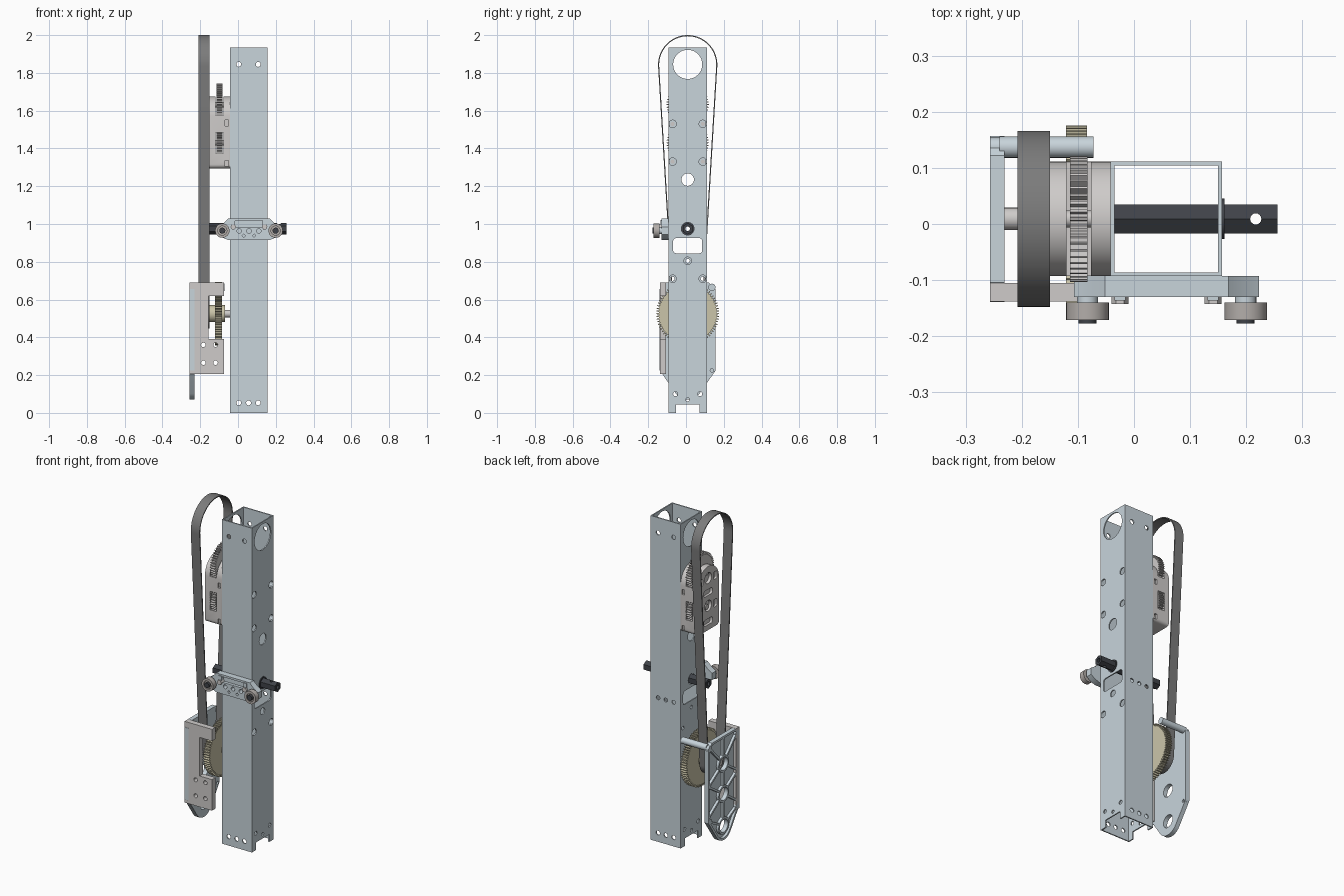
import bpy, bmesh
from math import sin, cos, pi, asin
from mathutils import Vector

if "Cube" in bpy.data.objects:
    bpy.data.objects.remove(bpy.data.objects["Cube"])

CY = 0.009                      # centre line of the tube, belt and gears in y
STEEL, GREY, TAN = (.58, .66, .71), (.62, .6, .59), (.6, .56, .4)
RUBBER, BLACK, ROLL = (.2, .2, .2), (.05, .055, .065), (.45, .42, .4)
mats = {}


def material(col):
    if col not in mats:
        mats[col] = bpy.data.materials.new("paint_%d" % len(mats))
        mats[col].diffuse_color = (*col, 1)
    return mats[col]


def prism(name, pts, a, b, axis, col=STEEL):
    """Extrude a 2D profile from a to b along an axis."""
    place = {'x': lambda u, v, w: (w, u, v),
             'y': lambda u, v, w: (u, w, v),
             'z': lambda u, v, w: (u, v, w)}[axis]
    bm = bmesh.new()
    lo = [bm.verts.new(place(u, v, a)) for u, v in pts]
    hi = [bm.verts.new(place(u, v, b)) for u, v in pts]
    bm.faces.new(lo)
    bm.faces.new(hi)
    n = len(pts)
    for i in range(n):
        j = (i + 1) % n
        bm.faces.new((lo[i], lo[j], hi[j], hi[i]))
    bmesh.ops.recalc_face_normals(bm, faces=bm.faces)
    me = bpy.data.meshes.new(name)
    bm.to_mesh(me)
    bm.free()
    ob = bpy.data.objects.new(name, me)
    bpy.context.collection.objects.link(ob)
    me.materials.append(material(col))
    return ob


def cut(ob, *cutter):
    """Subtract a prism (profile, start, end, axis) from an object."""
    tool = prism("cutter", *cutter)
    tool.data.materials.clear()
    tool.data.materials.append(ob.data.materials[0])
    m = ob.modifiers.new("cut", 'BOOLEAN')
    m.operation, m.solver, m.object = 'DIFFERENCE', 'EXACT', tool
    bpy.context.view_layer.objects.active = ob
    bpy.ops.object.modifier_apply(modifier=m.name)
    bpy.data.objects.remove(tool)


def arc(u, v, r, a0, a1, n):
    return [(u + r * cos(a0 + (a1 - a0) * i / n), v + r * sin(a0 + (a1 - a0) * i / n)) for i in range(n + 1)]


def circle(u, v, r, n=24):
    return arc(u, v, r, 0, 2 * pi * (n - 1) / n, n - 1)


def rect(u0, v0, u1, v1, r=0):
    if not r:
        return [(u0, v0), (u1, v0), (u1, v1), (u0, v1)]
    return (arc(u0 + r, v0 + r, r, pi, 1.5 * pi, 4) + arc(u1 - r, v0 + r, r, 1.5 * pi, 2 * pi, 4)
            + arc(u1 - r, v1 - r, r, 0, pi / 2, 4) + arc(u0 + r, v1 - r, r, pi / 2, pi, 4))


def gear(name, z, r, teeth, x0, x1, col):
    pts, depth = [], 0.014
    for i in range(teeth):
        for f, rr in ((-.3, r - depth), (-.14, r), (.14, r), (.3, r - depth)):
            a = 2 * pi * (i + f) / teeth
            pts.append((CY + rr * cos(a), z + rr * sin(a)))
    return prism(name, pts, x0, x1, 'x', col)


# square tube with its holes
X0, X1, Y0, Y1 = -.042, .157, -.093, .111
tube = prism("square_tube", rect(X0, Y0, X1, Y1), 0, 1.935, 'z')
cut(tube, rect(X0 + .007, Y0 + .007, X1 - .007, Y1 - .007), -1, 3, 'z')
for pts in (circle(CY, 1.845, .077, 40), circle(CY, 1.235, .033), circle(CY, .975, .03),
            rect(CY - .077, .845, CY + .077, .925, .015), rect(CY - .062, -.1, CY + .062, .045),
            circle(CY - .065, .1, .012), circle(CY + .065, .1, .012), circle(CY, .07, .01)):
    cut(tube, pts, -.1, .2, 'x')
for y, z in [(s * .08, z) for s in (-1, 1) for z in (1.53, 1.33, .71)] + [(0, .805)]:
    cut(tube, circle(CY + y, z, .02, 16), .1, .2, 'x')
    cut(tube, circle(CY + y, z, .011, 16), -.1, 0, 'x')
for x, z in ((.004, 1.845), (.107, 1.845), (.004, .053), (.056, .053), (.107, .053)):
    cut(tube, circle(x, z, .013, 16), -.2, .2, 'y')
for x in (.004, .056, .107):
    cut(tube, circle(x, .86, .012, 16), 0, .2, 'y')

# hexagonal cross shaft
shaft = prism("hex_shaft", arc(CY, .975, .03, pi / 6, pi / 6 + 5 * pi / 3, 5), -.155, .256, 'x', BLACK)
cut(shaft, circle(CY, .975, .012, 16), -.3, .3, 'x')
cut(shaft, circle(.217, CY, .01, 16), .9, 1.1, 'z')
bearing = prism("shaft_collar", circle(CY, .975, .036), X1 - .004, X1 + .004, 'x', BLACK)
cut(bearing, circle(CY, .975, .025), 0, .3, 'x')


# belt around two pulley radii
ZT, ZB = 1.843, .525


def loop(t):
    R, r = .157 - t, .078 - t
    a = asin((R - r) / (ZT - ZB))
    return arc(CY, ZT, R, -a, pi + a, 40) + arc(CY, ZB, r, pi + a, 2 * pi - a, 28)


belt = prism("belt", loop(0), -.208, -.15, 'x', RUBBER)
cut(belt, loop(.006), -.3, 0, 'x')

# upper gearbox housing with slots for the gears
house = prism("gearbox_housing", rect(CY - .102, 1.295, CY + .102, 1.4, .02)[:10]
              + arc(CY, 1.573, .102, 0, pi, 24), -.153, X0, 'x', GREY)
cut(house, rect(-.12, 1.575, -.077, 1.8), -.3, .3, 'y')
cut(house, rect(-.12, 1.375, -.077, 1.485), -.3, .3, 'y')
for s in (-1, 1):
    for z in (1.52, 1.305):
        cut(house, rect(-.068, z, -.05, z + .03), CY + s * .09, CY + s * .13, 'y')
for z in (1.605, 1.44):
    cut(house, circle(CY, z, .032), -.2, -.135, 'x')
    for s in (-1, 1):
        cut(house, rect(CY + s * .067 - .016, z - .03, CY + s * .067 + .016, z + .015, .008), -.2, -.14, 'x')
for z in (1.52, 1.345):
    cut(house, rect(CY - .04, z - .018, CY + .04, z + .018, .012), -.2, -.138, 'x')
for i, z in enumerate((1.632, 1.43)):
    gear("gearbox_gear_%d" % i, z, .112, 48, -.114, -.083, GREY)
    prism("gearbox_axle_%d" % i, circle(CY, z, .015), -.145, X0, 'x', GREY)

# large lower gear with pulley hub and axle
gear("drive_gear", ZB, .167, 72, -.121, -.084, TAN)
prism("drive_hub", circle(CY, ZB, .045), -.15, -.07, 'x', TAN)
pulley = prism("drive_pulley", circle(CY, ZB, .071, 32), -.205, -.15, 'x', GREY)
prism("drive_axle", circle(CY, ZB, .02), -.235, X0, 'x', GREY)


# ribbed lower side plate
def outline(t):
    w = .148 - t
    right = [(w, .225 + t * .4), (w, .655), (w - .035 + t * .5, .69 - t)]
    bottom = arc(0, .148, .078 - t, 1.2 * pi, 1.8 * pi, 12)
    return [(CY + u, v) for u, v in bottom + right + [(-u, v) for u, v in right[::-1]]]


holes = (ZB, .345, .155)
corners = [(s * .128, z) for s in (-1, 1) for z in (.66, .225)]
plate = prism("side_plate", outline(0), -.257, -.231, 'x')
cut(plate, outline(.013), -.3, -.241, 'x')
for z in holes:
    cut(plate, circle(CY, z, .038), -.3, 0, 'x')
    boss = prism("plate_boss", circle(CY, z, .05), -.257, -.24, 'x')
    cut(boss, circle(CY, z, .038), -.3, 0, 'x')
for y, z in corners:
    prism("corner_boss", circle(CY + y, z, .017), -.257, -.24, 'x')
    cut(plate, circle(CY + y, z, .009, 12), -.245, -.2, 'x')


def rib(p, q, start):
    p, q = Vector(p), Vector(q)
    d = (q - p).normalized()
    n = Vector((-d.y, d.x)) * .006
    p = p + d * start
    prism("plate_rib", [tuple(v) for v in (p - n, q - n, q + n, p + n)], -.256, -.24, 'x')


for z, ends in zip(holes, ((.672, .435), (.435, .25), (.228,))):
    for e in ends:
        for s in (-1, 1):
            rib((CY, z), (CY + s * .138, e), .045)
for a, b in ((ZB, .39), (.345, .2)):
    rib((CY, a), (CY, b), .045)
rib((CY, ZB), (CY, .682), .045)

# front guard of the lower bracket, with window and screw holes
guard = prism("bracket_guard", [(-.257, .205), (-.075, .205), (-.075, .39), (-.157, .39), (-.157, .62),
                                (-.075, .62), (-.075, .69), (-.257, .69)], -.138, -.105, 'y', GREY)
for x in (-.183, -.119):
    for z in (.36, .265):
        cut(guard, circle(x, z, .012, 16), -.2, 0, 'y')
prism("rear_standoff", circle(CY + .128, .665, .019), -.24, -.072, 'x')

# roller carriage on the front of the tube
MX = .058
half = [(.11, .915), (.145, .93), (.165, .945), (.165, .985), (.135, 1.005), (.11, 1.03)]
carriage = prism("roller_carriage", [(MX + u, v) for u, v in half] + [(MX - u, v) for u, v in half[::-1]],
                 -.13, Y0, 'y')
cut(carriage, rect(MX - .075, .985, MX + .075, 1.018, .006), -.2, -.112, 'y')
for x in (-.052, 0, .052):
    cut(carriage, circle(MX + x, .963, .012, 16), -.2, -.1, 'y')
for x in (-.027, .027):
    cut(carriage, circle(MX + x, .938, .009, 4), -.2, -.115, 'y')
for s in (-1, 1):
    x = MX + s * .141
    prism("roller_spacer", circle(x, .965, .019), -.142, -.128, 'y')
    roller = prism("roller", circle(x, .965, .038, 32), -.171, -.14, 'y', ROLL)
    cut(roller, circle(x, .965, .024), -.2, -.162, 'y')
    prism("roller_bolt", circle(x, .965, .016, 16), -.177, -.15, 'y', BLACK)
    prism("carriage_nut", circle(MX + s * .083, .985, .015, 6), -.143, -.11, 'y', GREY)
    prism("carriage_clip", rect(MX + s * .083 - .01, .98, MX + s * .083 + .01, 1.022), -.136, -.12, 'y')

# smooth the round parts, keep edges sharp
bpy.ops.object.select_all(action='SELECT')
bpy.context.view_layer.objects.active = tube
bpy.ops.object.shade_smooth_by_angle(angle=.5)

for m in bpy.data.materials:
    if m.users and not m.is_grease_pencil:
        m.use_nodes = True
        m.node_tree.nodes["Principled BSDF"].inputs["Base Color"].default_value = m.diffuse_color
